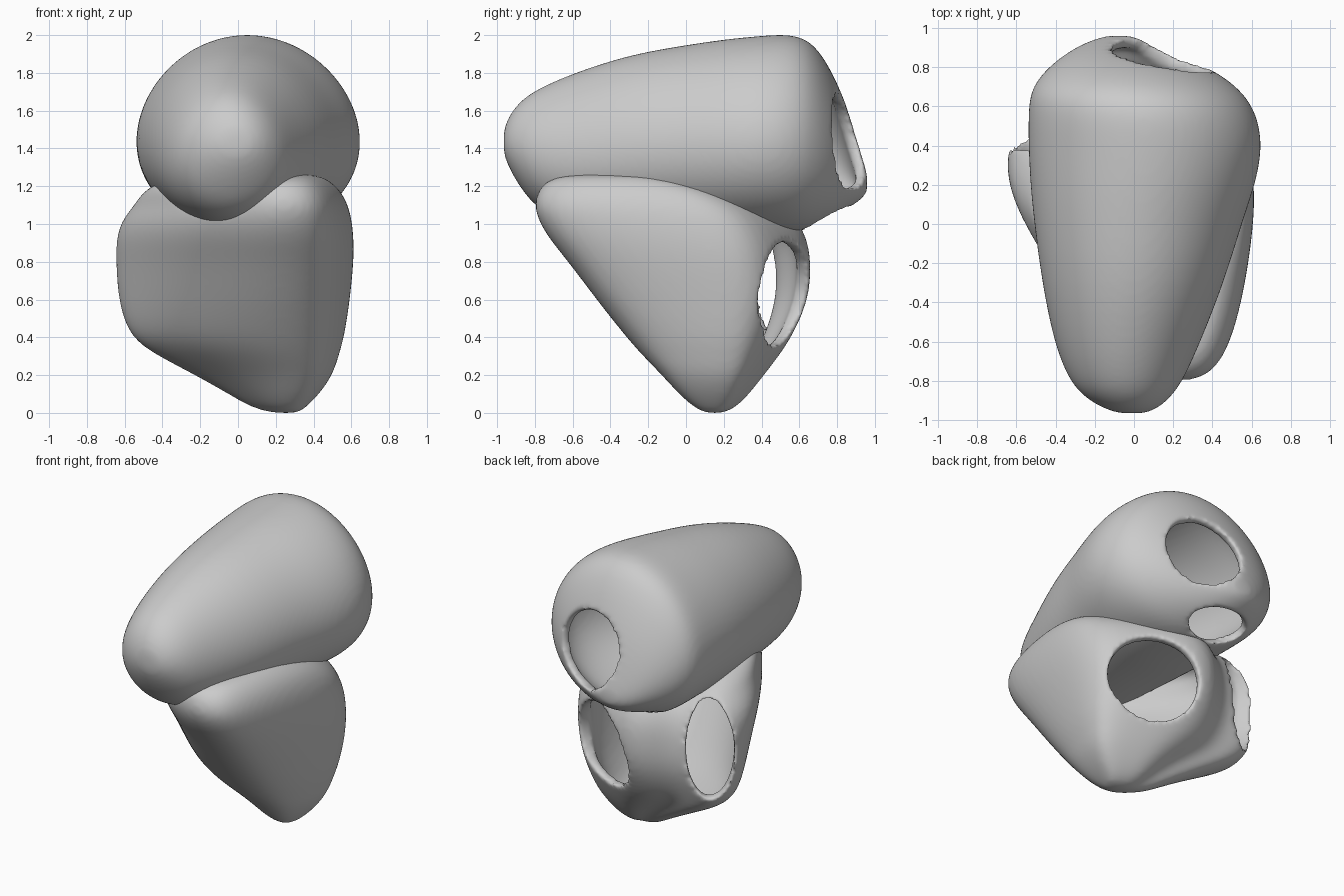
import bpy, bmesh
from math import cos, sin, pi
from mathutils import Vector

if "Cube" in bpy.data.objects:
    bpy.data.objects.remove(bpy.data.objects["Cube"])


def loft(name, rings):
    """Skin a list of equal-length closed rings and cap both ends."""
    bm = bmesh.new()
    rows = [[bm.verts.new(p) for p in r] for r in rings]
    n = len(rows[0])
    for a, b in zip(rows, rows[1:]):
        for i in range(n):
            j = (i + 1) % n
            bm.faces.new((a[i], a[j], b[j], b[i]))
    for row in (rows[0], rows[-1]):
        c = bm.verts.new(sum((v.co for v in row), Vector()) / n)
        for i in range(n):
            bm.faces.new((row[i], row[(i + 1) % n], c))
    bmesh.ops.recalc_face_normals(bm, faces=bm.faces[:])
    me = bpy.data.meshes.new(name)
    bm.to_mesh(me)
    bm.free()
    ob = bpy.data.objects.new(name, me)
    bpy.context.collection.objects.link(ob)
    ob.modifiers.new("round", 'SUBSURF').levels = 2
    return ob


def cutter(center, axis, rh, rv, depth):
    """Hidden elliptical cylinder used to open a hole."""
    ax = Vector(axis).normalized()
    side = Vector((0, 0, 1)).cross(ax).normalized()
    up = ax.cross(side)
    rings = []
    for t in (-depth, depth):
        rings.append([Vector(center) + ax * t + side * rh * cos(k * pi / 16)
                      + up * rv * sin(k * pi / 16) for k in range(32)])
    ob = loft("opening_cutter", rings)
    ob.modifiers.clear()
    ob.hide_render = True
    return ob


def finish(ob, cutters, wall=0):
    """Hollow the solid, cut the openings, round the rims."""
    if wall:
        s = ob.modifiers.new("wall", 'SOLIDIFY')
        s.thickness, s.offset = wall, -1
    for c in cutters:
        b = ob.modifiers.new("cut", 'BOOLEAN')
        b.operation, b.solver, b.object = 'DIFFERENCE', 'EXACT', c
    r = ob.modifiers.new("remesh", 'REMESH')
    r.mode, r.voxel_size = 'VOXEL', 0.018
    m = ob.modifiers.new("soften", 'SMOOTH')
    m.factor, m.iterations = 0.5, 7
    bpy.ops.object.select_all(action='DESELECT')
    bpy.context.view_layer.objects.active = ob
    ob.select_set(True)
    bpy.ops.object.convert(target='MESH')
    bpy.ops.object.shade_smooth()


# upper chamber: y, left, right, bottom, top
UPPER = [(-.965, -.08, .06, 1.37, 1.5), (-.935, -.17, .13, 1.29, 1.58),
         (-.87, -.27, .2, 1.18, 1.66), (-.78, -.34, .26, 1.07, 1.72),
         (-.6, -.41, .34, .99, 1.8), (-.3, -.47, .46, .97, 1.9),
         (0, -.51, .55, .96, 1.95), (.2, -.53, .62, .95, 1.98),
         (.4, -.54, .66, .95, 2.0), (.57, -.54, .625, .95, 2.01),
         (.68, -.53, .55, .98, 1.96), (.78, -.46, .42, 1.03, 1.8),
         (.87, -.35, .22, 1.09, 1.58), (.93, -.24, .08, 1.13, 1.37),
         (.96, -.14, -.02, 1.17, 1.26)]


def upper_rings():
    """Egg-shaped sections, a little wider below."""
    rings = []
    for y, l, r, b, t in UPPER:
        ring = []
        for k in range(32):
            c, s = cos(k * pi / 16), sin(k * pi / 16)
            ring.append(((l + r) / 2 + (r - l) / 2 * c * (1 - .08 * s), y,
                         (b + t) / 2 + (t - b) / 2 * s))
        rings.append(ring)
    return rings


# lower chamber: z, left, right, front, back
LOWER = [(0, .17, .32, .1, .2), (.03, .06, .36, .04, .27),
         (.1, -.06, .43, -.04, .34), (.2, -.24, .5, -.13, .42),
         (.3, -.44, .53, -.23, .5), (.4, -.6, .56, -.32, .57),
         (.6, -.66, .59, -.48, .67), (.8, -.67, .61, -.63, .68),
         (.92, -.67, .61, -.73, .66), (1.02, -.64, .6, -.79, .61),
         (1.1, -.57, .58, -.81, .52), (1.18, -.52, .54, -.79, .36),
         (1.24, -.4, .47, -.73, .12), (1.265, -.1, .4, -.6, -.1)]
# cross-section in a -1..1 box
SECTION = [(-1, .42), (-.82, .06), (-.58, -.28), (-.3, -.62), (.06, -.9), (.4, -1),
           (.72, -.92), (.88, -.55), (.97, -.08), (1, .3), (.92, .58), (.5, .81),
           (.06, 1), (-.2, .9), (-.45, .7), (-.84, .84)]


def lower_rings(rows=LOWER, inset=0):
    return [[((l + r) / 2 + ((r - l) / 2 * 1.02 - inset) * u,
              (f + b) / 2 + ((b - f) / 2 * 1.02 - inset) * v, z) for u, v in SECTION]
            for z, l, r, f, b in rows]


upper = loft("upper_chamber", upper_rings())
lower = loft("lower_chamber", lower_rings())

# helpers: lower cavity, and trim where the upper chamber sits
cavity = loft("lower_cavity_helper", lower_rings(LOWER[2:12], .075))
trim = loft("upper_trim_helper", upper_rings())
d = trim.modifiers.new("shrink", 'DISPLACE')
d.strength, d.mid_level = -0.035, 0
for helper in (cavity, trim):
    helper.hide_render = True

# openings at the back
back_hole = cutter((.15, .86, 1.44), (.42, .9, .12), .25, .25, .3)
under_slit = cutter((-.07, .74, 1.03), (.1, .75, -.65), .21, .12, .14)
right_hole = cutter((.27, .51, .63), (.43, .9, -.05), .29, .275, .32)
left_hole = cutter((-.47, .41, .76), (-.6, .8, 0), .15, .32, .25)

finish(lower, [cavity, trim, right_hole, left_hole, under_slit])
finish(upper, [back_hole, under_slit], .06)

for helper in (cavity, trim, back_hole, under_slit, right_hole, left_hole):
    bpy.data.objects.remove(helper)
